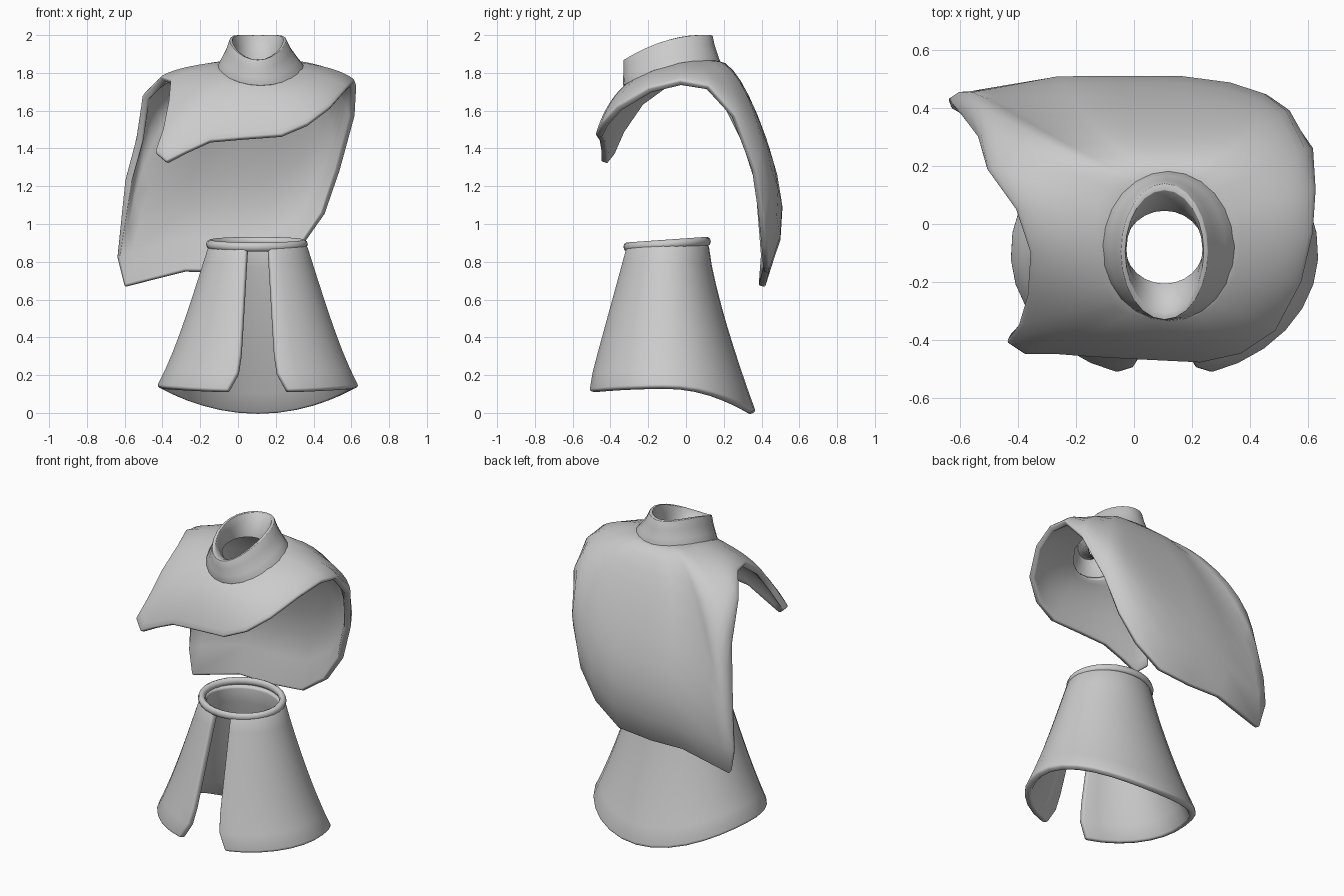
import bpy
from math import sin, cos, pi, atan2, radians

if "Cube" in bpy.data.objects:
    bpy.data.objects.remove(bpy.data.objects["Cube"])


def sheet(name, rows, closed, thick):
    """Skin rows of points (inner/top row first, counter-clockwise) and thicken inward."""
    n = len(rows[0])
    faces = []
    for i in range(len(rows) - 1):
        for k in range(n if closed else n - 1):
            j = (k + 1) % n
            faces.append((i * n + k, (i + 1) * n + k, (i + 1) * n + j, i * n + j))
    me = bpy.data.meshes.new(name)
    me.from_pydata([p for r in rows for p in r], [], faces)
    me.update()
    ob = bpy.data.objects.new(name, me)
    bpy.context.collection.objects.link(ob)
    for p in me.polygons:
        p.use_smooth = True
    m = ob.modifiers.new("thickness", 'SOLIDIFY')
    m.thickness, m.offset = thick, -1
    b = ob.modifiers.new("soft_rim", 'BEVEL')
    b.width, b.segments, b.limit_method, b.angle_limit = thick * 0.3, 2, 'ANGLE', radians(50)
    return ob


def neck_base(a, grow=1.0):
    s = sin(a)
    return (0.12 + 0.215 * grow * cos(a), -0.075 + 0.24 * grow * s,
            1.845 + 0.06 * s - 0.04 * s * s - 0.15 * (grow - 1))


def collar_rim(a, grow=1.0):
    s = sin(a)
    return (0.105 + 0.15 * grow * cos(a), -0.095 + 0.235 * grow * s,
            1.974 + 0.065 * s - 0.04 * s * s)


def collar_inside(a):
    s = sin(a)
    return (0.105 + 0.135 * cos(a), -0.08 + 0.125 * s, 1.84 + 0.03 * s)


def mix(p, q, t, bow=1.0):
    return tuple(a + (b - a) * (t if c == 2 else t ** bow) for c, (a, b) in enumerate(zip(p, q)))


# Cloak: hem outline, counter-clockwise from the shoulder on the +x side
HEM = [(.62, -.03, 1.76), (.63, .12, 1.73), (.62, .26, 1.57), (.54, .37, 1.28),
       (.46, .41, 1.05), (.34, .43, .88), (.17, .44, .76), (-.06, .44, .74),
       (-.28, .44, .745), (-.60, .42, .665), (-.64, .43, .82), (-.60, .38, 1.22),
       (-.54, .30, 1.44), (-.51, .19, 1.67), (-.41, .05, 1.78), (-.36, -.10, 1.76),
       (-.37, -.25, 1.65), (-.40, -.35, 1.5), (-.44, -.41, 1.38), (-.38, -.45, 1.33),
       (-.28, -.45, 1.38), (-.15, -.46, 1.44), (.03, -.47, 1.455), (.23, -.48, 1.47),
       (.37, -.45, 1.53), (.49, -.37, 1.62), (.58, -.2, 1.72)]
STEPS = 10
spokes = []
for x, y, z in HEM:
    # angle of the spoke in the unrolled cloth
    dy = y + 0.08
    s = dy + max(0, 1.8 - z) * (1 if dy > 0 else -1)
    nx, ny, nz = neck_base(atan2(s, x - 0.12))
    drop = nz - z
    w = 0.4 if y < -0.2 else min(1, 0.45 + drop)
    side = 0.5 if x < -0.5 and drop > 0.5 else 0
    spoke = []
    for i in range(STEPS + 1):
        r = i / STEPS
        a = r * pi / 2
        out = w * sin(a) + (1 - w) * r
        across = out + (r - out) * side
        down = w * (1 - cos(a)) + (1 - w) * r
        bulge = 0.075 * drop * sin(pi * r ** 3) * (1 - 0.55 * (x / 0.65) ** 4) if y > 0 else 0
        spoke.append((nx + (x - nx) * across, ny + (y - ny) * out + bulge, nz - drop * down))
    spokes.append(spoke)
sheet("cloak", [list(r) for r in zip(*spokes)], True, 0.038)

# Collar: funnel inside, rolled rim, flared outside; high at the back, dipping in front
angles = [2 * pi * k / 24 for k in range(24)]
rows = [[collar_inside(a) for a in angles],
        [mix(collar_inside(a), collar_rim(a, 0.85), 0.6, 1.2) for a in angles],
        [collar_rim(a, 0.9) for a in angles]]
for t in (0, 0.35, 0.7, 1):
    rows.append([mix(collar_rim(a), neck_base(a, 1.08), t, 1.3) for a in angles])
sheet("collar", rows, True, 0.006)

# Skirt, flared and open at the front
COLS = 28
rows = []
for i in range(9):
    t = i / 8
    gap = radians(13 - 1.5 * t + (6 if i == 8 else 1 if i == 7 else 0))
    row = []
    for k in range(COLS + 1):
        a = -pi / 2 + gap + (2 * pi - 2 * gap) * k / COLS
        s, c = sin(a), cos(a)
        rx = 0.26 + 0.24 * t + 0.035 * t ** 4
        ry = 0.22 + (0.25 * t ** 1.3 if s > 0 else 0.215 * t)
        hem = 0.14 - 0.135 * max(0, s) ** 2 - (0.025 if s < 0 else 0) * s * s
        row.append((0.105 + rx * c, -0.1 + ry * s, 0.89 + (hem - 0.89) * t))
    rows.append(row)
sheet("skirt", rows, False, 0.042)

# Waistband, a slightly tilted ring
bpy.ops.mesh.primitive_torus_add(major_segments=28, minor_segments=8, major_radius=0.248,
                                 minor_radius=0.022, location=(0.1, -0.1, 0.893),
                                 rotation=(radians(4), 0, 0))
band = bpy.context.object
band.name = "waistband"
band.scale = (1, 0.86, 1.1)
bpy.ops.object.shade_smooth()
